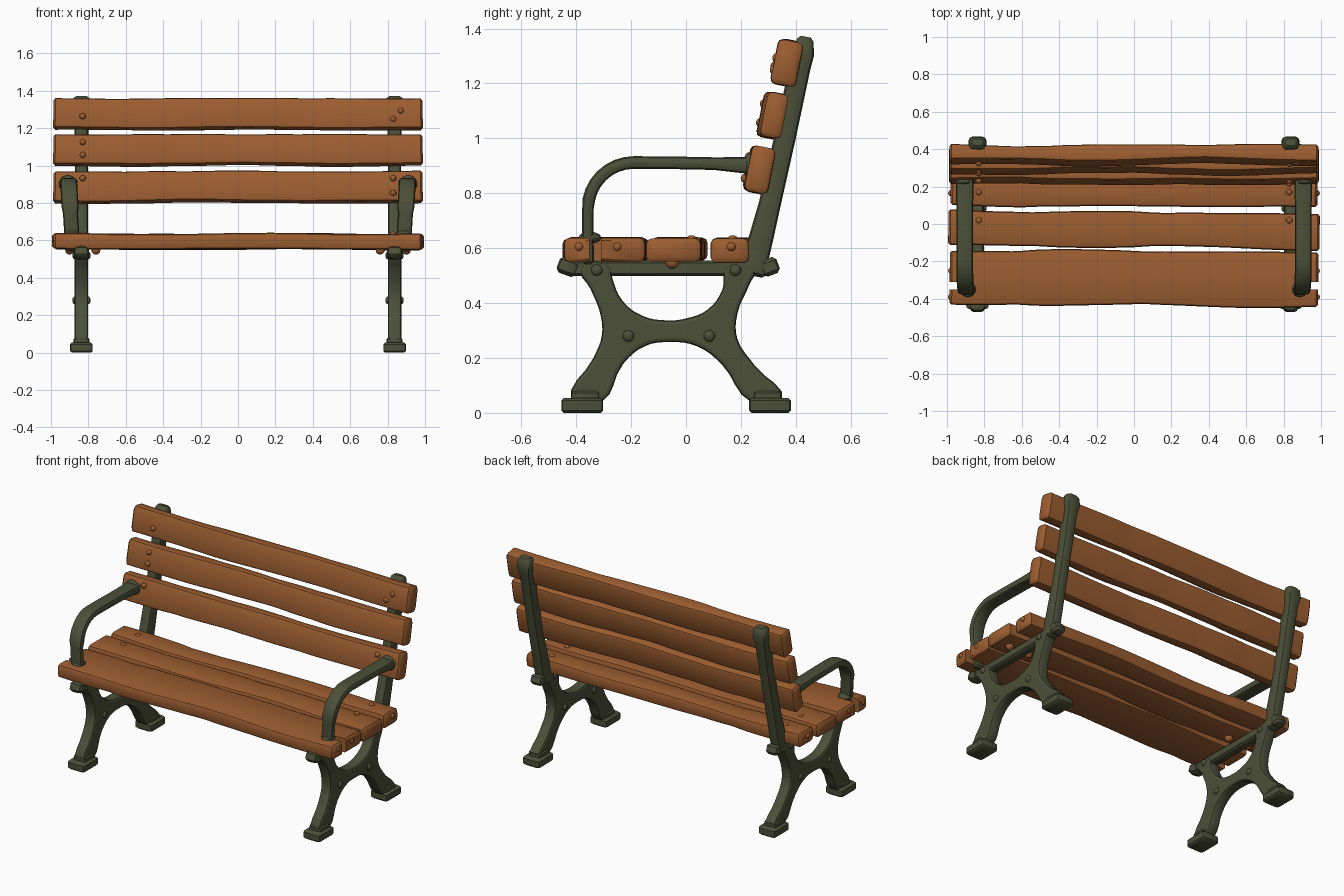
import bpy, bmesh, math, random
from mathutils import Vector, Matrix

random.seed(7)
if "Cube" in bpy.data.objects:
    bpy.data.objects.remove(bpy.data.objects["Cube"])


def material(name, rgb):
    m = bpy.data.materials.new(name)
    m.use_nodes = True
    m.diffuse_color = (*rgb, 1)
    m.node_tree.nodes["Principled BSDF"].inputs["Base Color"].default_value = (*rgb, 1)
    return m


WOOD = material("warm_brown_wood", (0.33, 0.11, 0.03))
IRON = material("dark_green_iron", (0.07, 0.08, 0.04))
X, Y, Z = Vector((1, 0, 0)), Vector((0, 1, 0)), Vector((0, 0, 1))


def activate(ob):
    bpy.ops.object.select_all(action='DESELECT')
    ob.select_set(True)
    bpy.context.view_layer.objects.active = ob


def finish(ob, mat):
    ob.data.materials.clear()
    ob.data.materials.append(mat)
    activate(ob)
    bpy.ops.object.shade_smooth_by_angle(angle=math.radians(40))
    return ob


def rounded_rect(w, h, r):
    """Outline of a rectangle with three points on each corner."""
    pts = []
    for k, (sx, sy) in enumerate([(1, 1), (-1, 1), (-1, -1), (1, -1)]):
        for j in range(3):
            a = math.pi / 2 * (k + j / 2)
            pts.append((sx * (w / 2 - r) + r * math.cos(a), sy * (h / 2 - r) + r * math.sin(a)))
    return pts


def sweep(name, path, sizes, side, r, mat):
    """Rounded rectangle swept along a path, with softened ends."""
    path = [Vector(p) for p in path]
    n = len(path)
    tans = [(path[min(i + 1, n - 1)] - path[max(i - 1, 0)]).normalized() for i in range(n)]
    rows = [(p, t, w, h) for p, t, (w, h) in zip(path, tans, sizes)]
    for i, d in ((0, 1), (-1, -1)):
        p, t, w, h = rows[i]
        cap = (p, t, w - 1.2 * r, h - 1.2 * r)
        rows[i] = (p + t * d * r * 0.6, t, w, h)
        rows.insert(0 if d == 1 else len(rows), cap)
    bm = bmesh.new()
    rings = []
    for p, t, w, h in rows:
        up = t.cross(side).normalized()
        rings.append([bm.verts.new(p + side * u + up * v)
                      for u, v in rounded_rect(w, h, min(r, 0.45 * w, 0.45 * h))])
    m = len(rings[0])
    for a, b in zip(rings, rings[1:]):
        for j in range(m):
            bm.faces.new((a[j], a[(j + 1) % m], b[(j + 1) % m], b[j]))
    bm.faces.new(rings[0])
    bm.faces.new(rings[-1])
    bmesh.ops.recalc_face_normals(bm, faces=bm.faces)
    me = bpy.data.meshes.new(name)
    bm.to_mesh(me)
    bm.free()
    ob = bpy.data.objects.new(name, me)
    bpy.context.collection.objects.link(ob)
    return finish(ob, mat)


def plank(name, loc, w, h, rot, length=1.97, wave=0.008):
    """Weathered board with uneven edges and a few worn dents."""
    ph = [random.uniform(0, 6.28) for _ in range(4)]
    dents = [(random.uniform(-0.7, 0.7), random.uniform(0.04, 0.12)) for _ in range(3)]
    path, sizes = [], []
    steps = 36
    for i in range(steps + 1):
        x = length * (i / steps - 0.5)
        worn = sum(math.exp(-((x - c) / s) ** 2) for c, s in dents)
        path.append((x, wave * 0.5 * math.sin(4 * x + ph[0]), wave * 0.3 * math.sin(5 * x + ph[1])))
        sizes.append((w + wave * (math.sin(6 * x + ph[2]) - 0.8 * worn),
                      h + wave * 0.4 * (math.sin(7 * x + ph[3]) - worn)))
    ob = sweep(name, path, sizes, Y, 0.018, WOOD)
    ob.location, ob.rotation_euler = loc, rot
    return ob


def bolt(name, loc, axis, mat, radius=0.017, depth=0.016):
    bpy.ops.mesh.primitive_uv_sphere_add(segments=10, ring_count=6, radius=1, location=loc)
    ob = bpy.context.object
    ob.name = name
    ob.scale = (radius, radius, depth)
    ob.rotation_euler = axis.to_track_quat('Z', 'Y').to_euler()
    return finish(ob, mat)


def block(name, y, z, wx, wy, wz, mat, x, tilt=0.0, r=0.015):
    """Soft-edged block swept upward."""
    ob = sweep(name, [(0, 0, -wz / 2), (0, 0, wz / 2)], [(wx, wy)] * 2, X, r, mat)
    ob.location, ob.rotation_euler = (x, y, z), (tilt, 0, 0)
    return ob


# Seat boards
front_board = plank("seat_board_front", (0, -0.29, 0.595), 0.295, 0.085, (0, 0, -0.006))
plank("seat_board_middle", (0, -0.03, 0.595), 0.19, 0.085, (0, 0, -0.012), 1.985)
plank("seat_board_rear", (0, 0.165, 0.593), 0.145, 0.085, (0, 0, -0.004), 1.96)

# Slots in the front board where the armrests pass through
for s in (-1, 1):
    bpy.ops.mesh.primitive_cube_add(size=1, location=(s * 0.98, -0.33, 0.6))
    cutter = bpy.context.object
    cutter.name = "slot_cutter"
    cutter.scale = (0.24, 0.042, 0.3)
    cutter.hide_render = True
    activate(front_board)
    mod = front_board.modifiers.new("slot", 'BOOLEAN')
    mod.operation, mod.solver, mod.object = 'DIFFERENCE', 'EXACT', cutter
    bpy.ops.object.modifier_apply(modifier=mod.name)
    bpy.data.objects.remove(cutter)

# Back boards with their bolts
TILT = -0.2
lean = Matrix.Rotation(TILT, 3, 'X')
back = [("lower", 0.265, 0.885, ((-0.83, 0.04), (0.83, 0.04), (0.83, -0.04))),
        ("middle", 0.32, 1.083, ((-0.83, 0.035), (-0.83, -0.035))),
        ("top", 0.37, 1.275, ((-0.83, -0.02), (0.87, 0.01), (0.83, -0.035)))]
for label, y, z, spots in back:
    centre = Vector((0, y, z))
    plank("back_board_" + label, centre, 0.085, 0.165, (TILT, 0, 0), 1.975)
    for bx, bz in spots:
        bolt("back_bolt", centre + lean @ Vector((bx, -0.043, bz)), lean @ -Y, WOOD)

# Outline of the cast leg frame, as (y, z)
LEGS = [(-.41, .04), (-.31, .04), (-.23, .18), (-.15, .245), (-.06, .26), (.04, .245),
        (.13, .18), (.24, .04), (.345, .04), (.25, .17), (.185, .27), (.185, .36),
        (.23, .47), (.25, .53), (.15, .53), (.135, .45), (.08, .375), (0, .342),
        (-.07, .335), (-.16, .352), (-.235, .41), (-.27, .49), (-.28, .53), (-.38, .53),
        (-.345, .45), (-.31, .36), (-.305, .28), (-.335, .2)]


def leg_frame(x):
    cu = bpy.data.curves.new("leg_frame", 'CURVE')
    cu.dimensions, cu.fill_mode = '2D', 'BOTH'
    sp = cu.splines.new('BEZIER')
    sp.bezier_points.add(len(LEGS) - 1)
    for bp, (y, z) in zip(sp.bezier_points, LEGS):
        bp.co = (y, z, 0)
        bp.handle_left_type = bp.handle_right_type = 'AUTO'
    sp.use_cyclic_u = True
    sp.resolution_u = 4
    cu.extrude, cu.bevel_depth, cu.bevel_resolution, cu.offset = 0.022, 0.014, 1, -0.012
    ob = bpy.data.objects.new("leg_frame", cu)
    bpy.context.collection.objects.link(ob)
    ob.location = (x, 0, 0)
    ob.rotation_euler = (math.pi / 2, 0, math.pi / 2)
    activate(ob)
    bpy.ops.object.convert(target='MESH')
    finish(bpy.context.object, IRON)


for s in (-1, 1):
    fx = s * 0.837
    leg_frame(fx)
    # Feet
    for y in (-0.378, 0.306):
        block("foot", y, 0.027, 0.12, 0.152, 0.054, IRON, fx)
        block("foot_collar", y * 0.97, 0.062, 0.085, 0.105, 0.04, IRON, fx)
    # Seat rail with curled ends
    block("seat_rail", -0.07, 0.527, 0.062, 0.74, 0.055, IRON, fx)
    block("rail_end_front", -0.43, 0.532, 0.08, 0.075, 0.062, IRON, fx, -0.35, 0.022)
    block("rail_end_rear", 0.305, 0.532, 0.08, 0.065, 0.062, IRON, fx, 0.35, 0.022)
    # Back post with a slightly flared head
    post = [(0.24, 0.50), (0.255, 0.57), (0.277, 0.65), (0.305, 0.76), (0.36, 1.0),
            (0.415, 1.26), (0.425, 1.31), (0.437, 1.37)]
    widths = [(0.07, 0.1), (0.07, 0.095), (0.07, 0.088), (0.07, 0.08), (0.07, 0.078),
              (0.075, 0.078), (0.095, 0.085), (0.085, 0.06)]
    sweep("back_post", [(fx, y, z) for y, z in post], widths, X, 0.02, IRON)
    # Armrest bending down to the seat
    arm = [(0.25, 0.9), (0.1, 0.908), (-0.05, 0.911)]
    for k in range(9):
        a = math.pi / 2 * (1 + k / 8)
        arm.append((-0.19 + 0.167 * math.cos(a), 0.745 + 0.167 * math.sin(a)))
    arm += [(-0.358, 0.64), (-0.355, 0.54)]
    path = [(s * (0.905 - 0.06 * max(0, 0.9 - z)), y, z) for y, z in arm]
    sizes = [(0.095, 0.062)] + [(0.09, 0.046)] * 10 + [(0.08, 0.042)] * 3
    sweep("armrest", path, sizes, X, 0.018, IRON)
    bolt("armrest_base", (s * 0.887, -0.35, 0.638), Z, IRON, 0.042, 0.022)
    bolt("armrest_end", (s * 0.91, 0.228, 0.9), Y, IRON, 0.05, 0.02)
    # Frame bolts on both faces
    for y, z in ((-0.325, 0.52), (0.18, 0.52), (-0.21, 0.28), (0.085, 0.28)):
        for d in (-1, 1):
            bolt("frame_bolt", (fx + d * 0.036, y, z), X, IRON, 0.021, 0.013)
    # Board bolts on top, on the ends and underneath
    for y in (0.02, 0.17):
        bolt("seat_bolt", (s * 0.83, y, 0.637), Z, WOOD, 0.017, 0.01)
    for y in (-0.39, -0.25, 0.165):
        bolt("end_bolt", (s * 0.982, y, 0.605), X, WOOD, 0.016, 0.012)
    for bx in (0.76, 0.9):
        bolt("underside_bolt", (s * bx, -0.05, 0.55), Z, WOOD, 0.026, 0.026)
